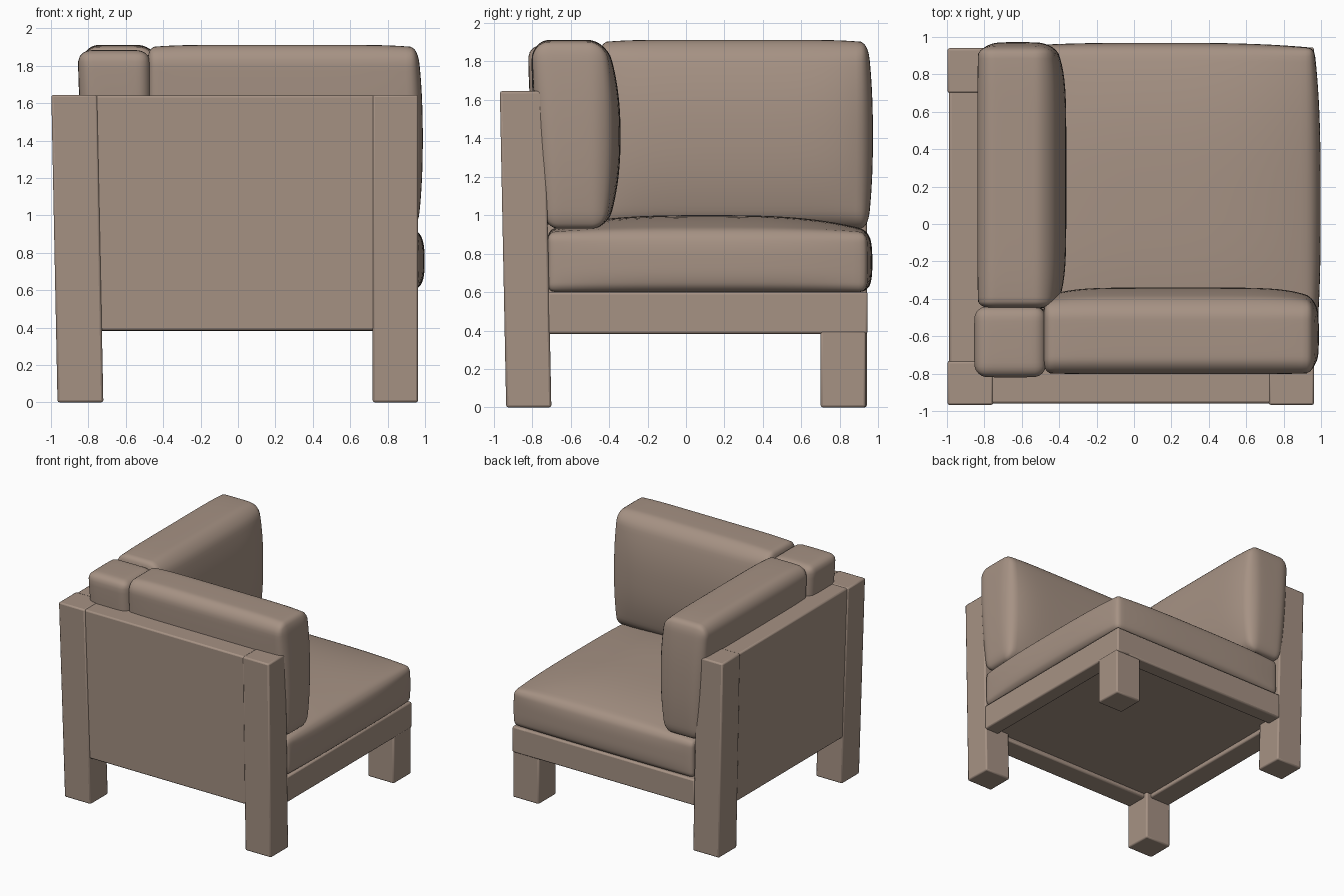
import bpy, bmesh, math
from mathutils import Vector

if "Cube" in bpy.data.objects:
    bpy.data.objects.remove(bpy.data.objects["Cube"])

mat = bpy.data.materials.new("warm taupe")
mat.diffuse_color = (0.38, 0.287, 0.23, 1)
mat.use_nodes = True
mat.node_tree.nodes["Principled BSDF"].inputs["Base Color"].default_value = mat.diffuse_color


def finish(name, bm):
    bmesh.ops.recalc_face_normals(bm, faces=bm.faces)
    me = bpy.data.meshes.new(name)
    bm.to_mesh(me)
    bm.free()
    me.materials.append(mat)
    ob = bpy.data.objects.new(name, me)
    bpy.context.collection.objects.link(ob)
    for o in bpy.context.selected_objects:
        o.select_set(False)
    bpy.context.view_layer.objects.active = ob
    ob.select_set(True)
    return ob


def box(name, lo, hi, lean=(0, 0), bevel=0.012):
    """Soft-edged box whose top is shifted sideways by lean."""
    bm = bmesh.new()
    bmesh.ops.create_cube(bm, size=2)
    for v in bm.verts:
        top = v.co.z > 0
        v.co = Vector([(hi if v.co[i] > 0 else lo)[i] for i in range(3)])
        if top:
            v.co.x += lean[0]
            v.co.y += lean[1]
    ob = finish(name, bm)
    mod = ob.modifiers.new("soft edges", 'BEVEL')
    mod.width = bevel
    mod.segments = 2
    bpy.ops.object.shade_smooth_by_angle(angle=math.radians(35))


def cushion(name, lo, hi, radius, bulge_lo, bulge_hi, taper=(0, 0), power=(4, 4, 4), n=30):
    """Rounded box with puffed faces; taper pulls the low side in at the bottom."""
    lo, hi = Vector(lo), Vector(hi)
    mid, half = (lo + hi) / 2, (hi - lo) / 2
    bm = bmesh.new()
    bmesh.ops.create_cube(bm, size=2)
    bmesh.ops.subdivide_edges(bm, edges=bm.edges[:], cuts=n - 1, use_grid_fill=True)
    for v in bm.verts:
        u = [math.sin(max(-1, min(1, c)) * math.pi / 2) for c in v.co]
        core, d = [], []
        for i in range(3):
            q, lim = u[i] * half[i], half[i] - radius[i]
            c = max(-lim, min(lim, q))
            core.append(c)
            d.append((q - c) / radius[i])
        d = Vector(d)
        if d.length > 0:
            d = d.normalized() * max(abs(c) for c in d)
        p = Vector([core[i] + d[i] * radius[i] for i in range(3)])
        w = [p[i] / half[i] for i in range(3)]
        for i in range(3):
            a, b = [j for j in range(3) if j != i]
            puff = (1 - abs(0.93 * w[a]) ** power[a]) * (1 - abs(0.93 * w[b]) ** power[b])
            p[i] += (bulge_hi[i] if w[i] > 0 else bulge_lo[i]) * puff * w[i]
        for i in range(2):
            p[i] += taper[i] * (1 - w[2]) / 2 * (1 - w[i]) / 2
        v.co = p + mid
    finish(name, bm)
    bpy.ops.object.shade_smooth_by_angle(angle=math.radians(50))


TOP = 1.645

# Corner posts and the short leg
box("front_left_post", (-0.965, -0.935, 0), (-0.72, -0.70, TOP), (-0.033, -0.033))
box("front_right_post", (0.72, -0.935, 0), (0.963, -0.70, TOP), (0, -0.033))
box("back_left_post", (-0.965, 0.70, 0), (-0.72, 0.94, TOP), (-0.033, 0))
box("back_right_leg", (0.72, 0.70, 0), (0.963, 0.935, 0.40))

# Side walls between the posts
box("front_panel", (-0.80, -0.932, 0.385), (0.76, -0.74, TOP - 0.004), (0, -0.027))
box("left_panel", (-0.962, -0.80, 0.385), (-0.77, 0.76, TOP - 0.004), (-0.027, 0))

# Seat base: two rails around a recessed deck
box("right_rail", (0.83, -0.72, 0.383), (0.962, 0.945, 0.60))
box("back_rail", (-0.74, 0.815, 0.383), (0.961, 0.944, 0.60))
box("seat_deck", (-0.80, -0.80, 0.42), (0.90, 0.89, 0.598))

# Cushions
cushion("seat_cushion", (-0.72, -0.72, 0.60), (0.955, 0.935, 0.905),
        (0.035, 0.035, 0.045), (0, 0, 0), (0.043, 0.034, 0.095), (0, 0), (3, 3, 3))
cushion("front_back_cushion", (-0.485, -0.80, 0.93), (0.955, -0.425, 1.89),
        (0.035, 0.085, 0.085), (0.0, 0.02, 0), (0.033, 0.085, 0.022), (0, 0.07), (6, 4, 2.3))
cushion("left_back_cushion", (-0.835, -0.45, 0.93), (-0.45, 0.94, 1.89),
        (0.085, 0.035, 0.085), (0.02, 0, 0), (0.088, 0.032, 0.022), (0.07, 0), (4, 6, 2.3))
cushion("corner_cushion", (-0.85, -0.815, 0.95), (-0.475, -0.445, 1.87),
        (0.06, 0.06, 0.05), (0.015, 0.015, 0), (0.01, 0.01, 0.015), (0.06, 0.06), (4, 4, 4), 20)
